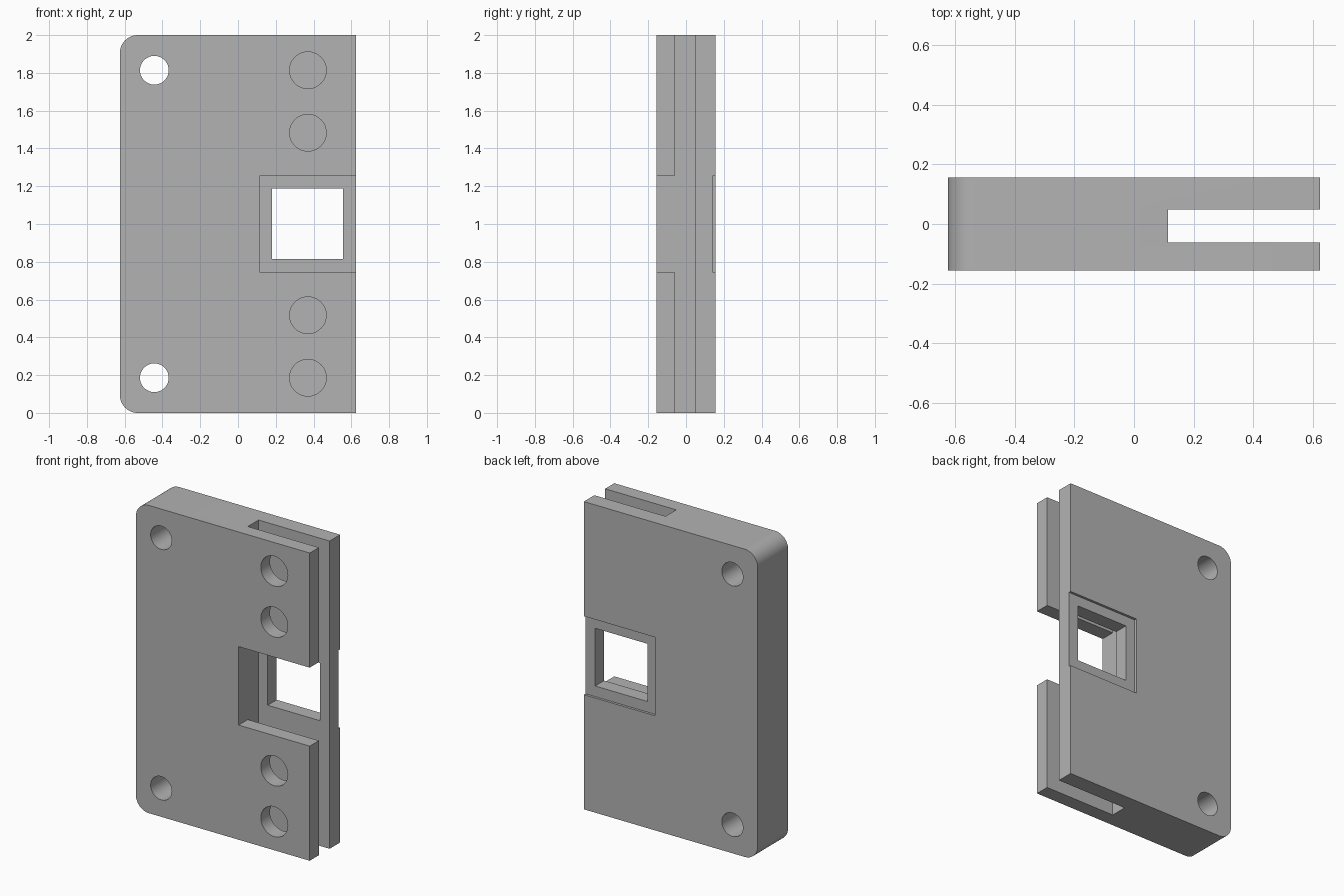
import bpy, bmesh
from math import pi, sin, cos, radians

if "Cube" in bpy.data.objects:
    bpy.data.objects.remove(bpy.data.objects["Cube"], do_unlink=True)

W, D, H = 0.625, 0.156, 2.0          # half width, half depth, height
SLOT_X, SLOT_F, SLOT_B = 0.114, -0.062, 0.048
R = 0.094                            # corner radius
OUT = 0.9                            # cutter overshoot

grey = bpy.data.materials.new("grey")
grey.use_nodes = True
colour = (0.45, 0.45, 0.45, 1)
grey.diffuse_color = colour
grey.node_tree.nodes["Principled BSDF"].inputs["Base Color"].default_value = colour


def prism(name, outline, y0, y1):
    """Extrude an x-z outline from y0 to y1."""
    bm = bmesh.new()
    face = bm.faces.new([bm.verts.new((x, y0, z)) for x, z in outline])
    ext = bmesh.ops.extrude_face_region(bm, geom=[face])["geom"]
    moved = [v for v in ext if isinstance(v, bmesh.types.BMVert)]
    bmesh.ops.translate(bm, verts=moved, vec=(0, y1 - y0, 0))
    bmesh.ops.recalc_face_normals(bm, faces=bm.faces)
    mesh = bpy.data.meshes.new(name)
    bm.to_mesh(mesh)
    bm.free()
    mesh.materials.append(grey)
    obj = bpy.data.objects.new(name, mesh)
    bpy.context.collection.objects.link(obj)
    return obj


def arc(x, z, r, start, end, steps):
    angles = [start + (end - start) * i / steps for i in range(steps + 1)]
    return [(x + r * cos(a), z + r * sin(a)) for a in angles]


def rect(x0, x1, z0, z1):
    return [(x0, z0), (x1, z0), (x1, z1), (x0, z1)]


def circle(x, z, r):
    return arc(x, z, r, 0, 2 * pi, 64)[:-1]


# Plate with two rounded corners on its right side
outline = [(W, 0), (W, H)]
outline += arc(R - W, H - R, R, pi / 2, pi, 16)
outline += arc(R - W, R, R, pi, 1.5 * pi, 16)
plate = prism("housing_plate", outline, -D, D)

# Cutters: slot, front notch, square window, shallow back recess
cutters = [
    prism("slot_cutter", rect(SLOT_X, OUT, -0.2, H + 0.2), SLOT_F, SLOT_B),
    prism("notch_cutter", rect(SLOT_X, OUT, 0.745, 1.255), -OUT, 0),
    prism("window_cutter", rect(0.18, 0.555, 0.814, 1.189), 0, OUT),
    prism("recess_cutter", rect(0.112, OUT, 0.745, 1.255), 0.14, OUT),
]
# Mounting holes through the plate, and holes through the front wall
for z in (0.186, H - 0.186):
    cutters.append(prism("mount_hole_cutter", circle(-0.443, z, 0.076), -OUT, OUT))
for z in (0.186, 0.517, H - 0.517, H - 0.186):
    cutters.append(prism("front_hole_cutter", circle(0.37, z, 0.097), -OUT, 0))

bpy.ops.object.select_all(action="DESELECT")
plate.select_set(True)
bpy.context.view_layer.objects.active = plate
for cutter in cutters:
    cutter.hide_render = True
    mod = plate.modifiers.new(cutter.name, "BOOLEAN")
    mod.operation = "DIFFERENCE"
    mod.solver = "EXACT"
    mod.object = cutter
    bpy.ops.object.modifier_apply(modifier=mod.name)
    bpy.data.objects.remove(cutter, do_unlink=True)

bpy.ops.object.shade_smooth_by_angle(angle=radians(30))
